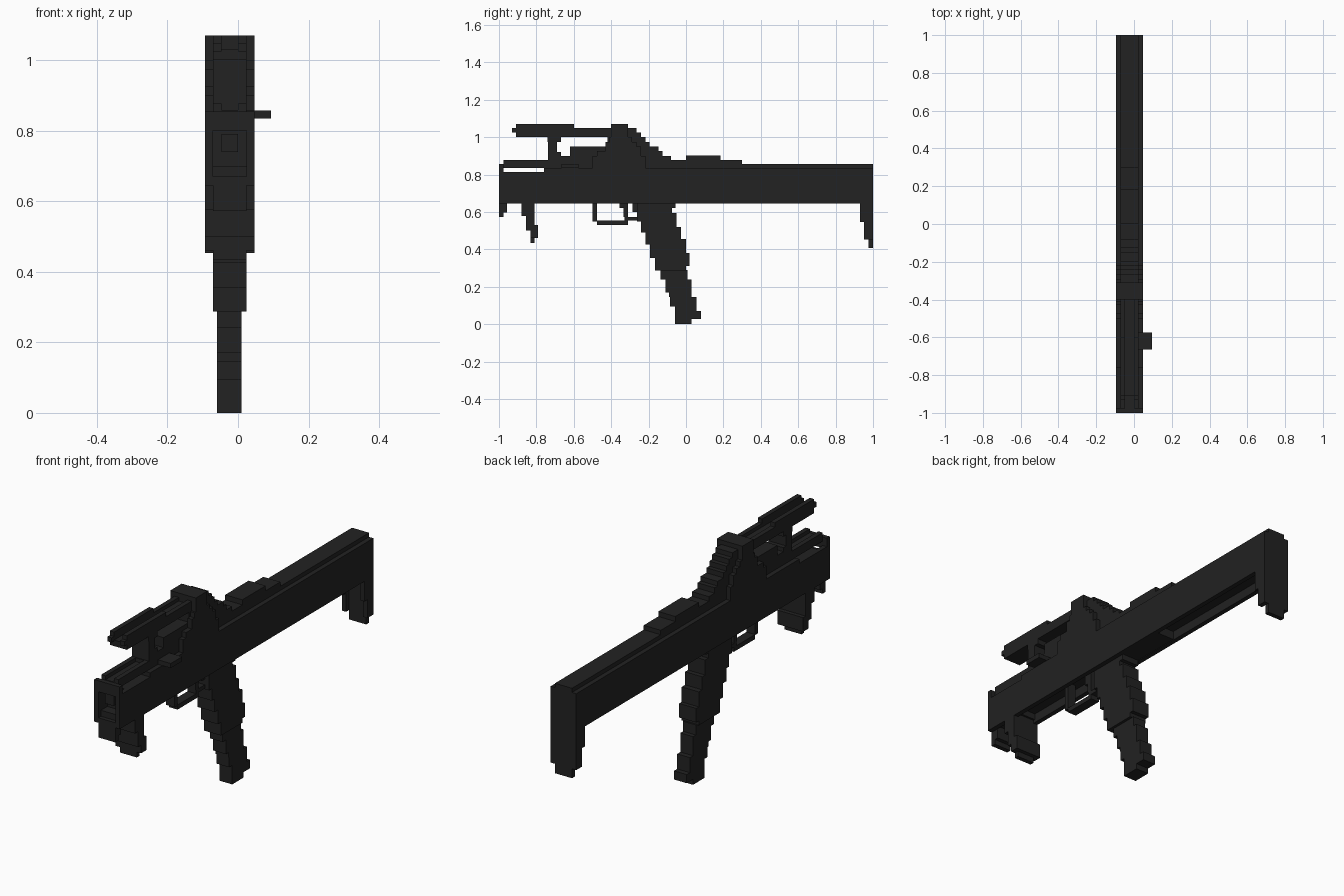
import bpy
import bmesh

# One matte charcoal colour for the whole blocky model
charcoal = bpy.data.materials.new("charcoal")
charcoal.diffuse_color = (0.016, 0.016, 0.016, 1)

V = 0.0235                      # block size
OUT = (-4 * V, 2 * V)           # full body width
MID = (-3 * V, V)               # inner width
THIN = (-2 * V, 0)              # two blocks wide
LEFT = (-4 * V, -3 * V)         # left outer plate
RIGHT = (V, 2 * V)              # right outer plate


def part(name, *groups):
    """Each group is (x range, rows); a row is (y0, y1, z0, z1)."""
    bm = bmesh.new()
    for (x0, x1), rows in groups:
        for y0, y1, z0, z1 in rows:
            r = bmesh.ops.create_cube(bm, size=1)
            for v in r["verts"]:
                v.co = (x0 if v.co.x < 0 else x1,
                        y0 if v.co.y < 0 else y1,
                        z0 if v.co.z < 0 else z1)
    mesh = bpy.data.meshes.new(name)
    bm.to_mesh(mesh)
    bm.free()
    mesh.materials.append(charcoal)
    ob = bpy.data.objects.new(name, mesh)
    bpy.context.collection.objects.link(ob)
    return ob


# Long body: two side walls around a core, open channel underneath
walls = [(-1, -0.76, 0.645, 0.813), (-0.76, 1, 0.645, 0.834)]
part("body_side_walls", (LEFT, walls), (RIGHT, walls))
part("body_core", (MID, [(-0.93, -0.76, 0.69, 0.813),
                         (-0.76, 0.977, 0.69, 0.855),
                         (-0.27, 0.20, 0.648, 0.69),
                         (-0.98, -0.80, 0.66, 0.70)]))
part("barrel", (THIN, [(-0.98, -0.93, 0.74, 0.79)]))

# Front top cover floating above the side slot
part("front_cover",
     (OUT, [(-1, -0.977, 0.80, 0.855)]),
     (MID, [(-0.977, -0.72, 0.834, 0.858)]),
     ((-3 * V, -2 * V), [(-0.977, -0.74, 0.855, 0.877)]),
     ((0, V), [(-0.977, -0.74, 0.855, 0.877)]))

# Raised block on the rear top
part("rear_top_block", (MID, [(-0.03, 0.30, 0.85, 0.877),
                              (0, 0.185, 0.877, 0.902)]))

# Hooked stock: back plate with stepped side cheeks
cheeks = [(0.93, 0.977, 0.545, 0.645), (0.953, 0.977, 0.453, 0.545)]
part("stock_hook",
     (OUT, [(0.977, 1, 0.453, 0.834)]),
     (MID, [(0.977, 1, 0.406, 0.453), (0.977, 1, 0.834, 0.855)]),
     (LEFT, cheeks), (RIGHT, cheeks))

# Front hand stops
part("front_lip", (MID, [(-1, -0.957, 0.597, 0.67),
                         (-1, -0.977, 0.572, 0.60)]))
part("front_grip",
     (OUT, [(-0.88, -0.81, 0.577, 0.645), (-0.855, -0.81, 0.50, 0.58),
            (-0.832, -0.79, 0.46, 0.53)]),
     (MID, [(-0.88, -0.81, 0.64, 0.70), (-0.832, -0.81, 0.433, 0.46)]))

# Trigger and its guard
part("trigger_guard", (THIN, [(-0.50, -0.477, 0.55, 0.69),
                              (-0.477, -0.31, 0.53, 0.553),
                              (-0.33, -0.24, 0.553, 0.572),
                              (-0.287, -0.24, 0.60, 0.65)]))
part("trigger", (THIN, [(-0.355, -0.31, 0.62, 0.69),
                        (-0.335, -0.31, 0.572, 0.62)]))

# Slanted stepped grip (wide upper part, slimmer lower part)
part("grip_upper", (MID, [(-0.26, -0.055, 0.62, 0.69),
                          (-0.262, -0.075, 0.595, 0.62),
                          (-0.262, -0.05, 0.55, 0.595),
                          (-0.24, -0.05, 0.52, 0.55),
                          (-0.24, -0.027, 0.49, 0.52),
                          (-0.217, -0.027, 0.455, 0.49),
                          (-0.217, 0, 0.425, 0.455),
                          (-0.193, 0, 0.38, 0.425),
                          (-0.193, 0.02, 0.355, 0.38),
                          (-0.167, 0.02, 0.31, 0.355),
                          (-0.167, 0, 0.288, 0.31)]))
part("grip_lower", ((-0.06, 0.01), [(-0.135, 0.008, 0.24, 0.29),
                                    (-0.11, 0.03, 0.17, 0.24),
                                    (-0.09, 0.03, 0.145, 0.17),
                                    (-0.085, 0.055, 0.095, 0.145),
                                    (-0.06, 0.055, 0.07, 0.095),
                                    (-0.06, 0.08, 0.027, 0.07),
                                    (-0.06, 0.03, 0, 0.027)]))

# Sight hump: stepped core plus wider outer plates
part("sight_hump_core",
     (MID, [(-0.74, -0.03, 0.85, 0.877), (-0.67, -0.08, 0.877, 0.90),
            (-0.62, -0.125, 0.90, 0.927), (-0.62, -0.148, 0.927, 0.95),
            (-0.42, -0.195, 0.95, 0.975), (-0.42, -0.217, 0.975, 1.0),
            (-0.40, -0.24, 1.0, 1.025), (-0.40, -0.265, 1.025, 1.048)]))
plate = [(-0.50, -0.217, 0.834, 0.90), (-0.477, -0.24, 0.90, 0.927),
         (-0.43, -0.24, 0.927, 0.95), (-0.43, -0.265, 0.95, 0.975),
         (-0.41, -0.29, 0.975, 1.0), (-0.40, -0.31, 1.0, 1.05)]
part("sight_hump_plates", (LEFT, plate), (RIGHT, plate),
     (OUT, [(-0.40, -0.31, 1.045, 1.07)]))

# Sight rail with a groove along the top, held by a post
rail = [(-0.91, -0.60, 1.02, 1.07), (-0.60, -0.40, 1.02, 1.048),
        (-0.93, -0.91, 1.025, 1.048)]
part("sight_rail", (MID, [(-0.91, -0.40, 1.0, 1.03)]),
     ((-3 * V, -2 * V), rail), ((0, V), rail))
part("sight_post", (MID, [(-0.74, -0.667, 0.975, 1.0),
                          (-0.737, -0.69, 0.90, 0.98),
                          (-0.737, -0.667, 0.87, 0.92)]))

# Charging tab on the right and the ledge it sits on
part("side_tab", ((V, 4 * V), [(-0.665, -0.575, 0.834, 0.857)]))
